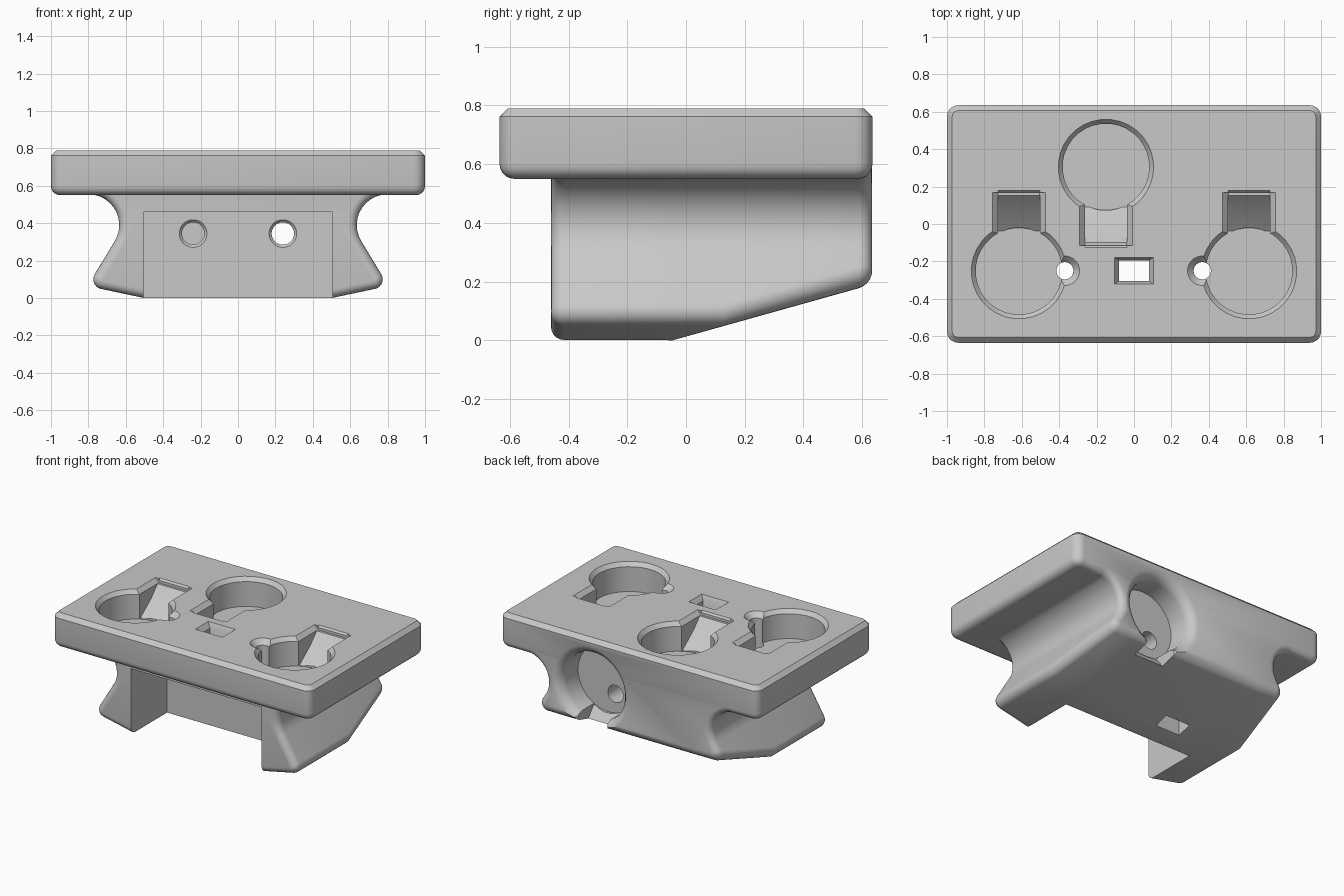
import bpy, bmesh
from math import sin, cos, pi, radians
from mathutils import Matrix

cube = bpy.data.objects.get("Cube")
if cube:
    bpy.data.objects.remove(cube, do_unlink=True)

grey = bpy.data.materials.new("plain_grey")
grey.use_nodes = True
COLOUR = (0.58, 0.58, 0.58, 1)
grey.diffuse_color = COLOUR
grey.node_tree.nodes["Principled BSDF"].inputs["Base Color"].default_value = COLOUR

T = Matrix.Translation
YZ = Matrix(((0, 0, 1, 0), (1, 0, 0, 0), (0, 1, 0, 0), (0, 0, 0, 1)))  # profile in y,z
XZ = Matrix.Rotation(pi / 2, 4, 'X')                                  # profile in x,z


def finish(bm, name, matrix=Matrix()):
    bm.transform(matrix)
    bmesh.ops.recalc_face_normals(bm, faces=bm.faces)
    mesh = bpy.data.meshes.new(name)
    bm.to_mesh(mesh)
    bm.free()
    mesh.materials.append(grey)
    ob = bpy.data.objects.new(name, mesh)
    bpy.context.collection.objects.link(ob)
    return ob


def loft(name, sections, matrix=Matrix()):
    """Closed solid through matching rings of points."""
    bm = bmesh.new()
    rings = [[bm.verts.new(p) for p in section] for section in sections]
    for a, b in zip(rings, rings[1:]):
        for i in range(len(a)):
            j = (i + 1) % len(a)
            bm.faces.new((a[i], a[j], b[j], b[i]))
    bm.faces.new(rings[0])
    bm.faces.new(rings[-1])
    return finish(bm, name, matrix)


def prism(name, pts, depth, matrix=Matrix()):
    return loft(name, [[(x, y, z) for x, y in pts] for z in (0, depth)], matrix)


def lathe(name, profile, sides, matrix=Matrix()):
    angles = [2 * pi * (i + 0.5) / sides for i in range(sides)]
    return loft(name, [[(r * cos(a), r * sin(a), z) for a in angles] for r, z in profile], matrix)


def box(name, x0, x1, y0, y1, z0, z1):
    return prism(name, [(x0, y0), (x1, y0), (x1, y1), (x0, y1)], z1 - z0, T((0, 0, z0)))


def combine(ob, other, operation='DIFFERENCE'):
    mod = ob.modifiers.new("combine", 'BOOLEAN')
    mod.operation, mod.object, mod.solver = operation, other, 'EXACT'
    bpy.context.view_layer.objects.active = ob
    bpy.ops.object.modifier_apply(modifier=mod.name)
    bpy.data.objects.remove(other, do_unlink=True)


# Dovetail foot: concave neck, flared flanks with a rounded lower edge, sloped underside
ROUND = 0.045
EDGE = 0.052


def foot_section(y, inset):
    base = max(0, 0.28 * (y + 0.045))
    cz = max(0.1, base + EDGE)
    cx = (0.722 - EDGE - 0.515 * cz) / 0.857
    half = [(0.5, base + inset)]
    for i in range(9):
        a = radians(-79 + 110 * i / 8)
        half.append((cx + (EDGE - inset) * cos(a), cz + (EDGE - inset) * sin(a)))
    for i in range(12):
        a = radians(211 - 11 * i)
        half.append((0.80 + (0.165 + inset) * cos(a), 0.39 + (0.165 + inset) * sin(a)))
    half.append((0.81, 0.7))
    return [(x, y, z) for x, z in half] + [(-x, y, z) for x, z in reversed(half)]


arc = [(ROUND * (1 - sin(a)), ROUND * (1 - cos(a))) for a in (i * pi / 10 for i in range(6))]
stations = [(-0.46 + dy, inset) for inset, dy in arc]
stations += [(-0.045, 0), (0.127, 0)]
stations += [(0.634 - dy, inset) for inset, dy in reversed(arc)]
block = loft("holder_block", [foot_section(y, inset) for y, inset in stations])

# Top plate: rounded corners and underside, chamfered rim
bm = bmesh.new()
bmesh.ops.create_cube(bm, size=1, matrix=T((0, 0, 0.67)) @ Matrix.Diagonal((2, 1.27, 0.24, 1)))
uprights = [e for e in bm.edges if abs(e.verts[0].co.z - e.verts[1].co.z) > 0.1]
bmesh.ops.bevel(bm, geom=uprights, offset=0.06, segments=5, profile=0.5, affect='EDGES')
for level, width, segs in ((0.79, 0.028, 1), (0.55, 0.05, 5)):
    rim = [e for e in bm.edges if all(abs(v.co.z - level) < 0.001 for v in e.verts)]
    bmesh.ops.bevel(bm, geom=rim, offset=width, segments=segs, profile=0.5, affect='EDGES')
combine(block, finish(bm, "top_plate"), 'UNION')

# Front recess between the legs
combine(block, box("recess", -0.505, 0.505, -0.8, -0.06, -0.2, 0.46))

# Round pockets with a thumb ramp: three chamfered on top, one with a flared mouth in the back
chamfer = [(0.232, 0), (0.232, 0.173), (0.256, 0.201), (0.256, 0.3)]
flare = [(0.235, 0), (0.235, 0.13), (0.243, 0.16), (0.264, 0.185), (0.3, 0.203), (0.3, 0.3)]
for place, mouth in ((T((-0.615, -0.252, 0.59)), chamfer),
                     (T((0.615, -0.252, 0.59)), chamfer),
                     (T((-0.15, 0.305, 0.59)) @ Matrix.Rotation(pi, 4, 'Z'), chamfer),
                     (T((0.295, 0.435, 0.44)) @ Matrix.Rotation(-pi / 2, 4, 'X'), flare)):
    combine(block, lathe("pocket", mouth, 32, place))
    combine(block, prism("ramp", [(0, 0.003), (0.215, 0.003), (0.34, 0.1), (0.432, 0.201),
                                  (0.432, 0.31), (0, 0.31)], 0.226, place @ T((-0.113, 0, 0)) @ YZ))
    combine(block, prism("ramp_chamfer", [(-0.111, 0.17), (0.111, 0.17), (0.142, 0.201),
                                          (0.142, 0.29), (-0.142, 0.29), (-0.142, 0.201)],
                         0.42, place @ T((0, 0.42, 0)) @ XZ))

# Vertical screw holes and cord slot, each with a chamfered mouth
for x in (-0.37, 0.365):
    combine(block, lathe("screw_hole", [(0.046, -0.5), (0.046, 0.165), (0.08, 0.201), (0.08, 0.3)],
                         24, T((x, -0.25, 0.59))))
combine(block, lathe("slot", [(0.113, -0.5), (0.113, 0.165), (0.149, 0.201), (0.149, 0.3)],
                     4, T((0, -0.25, 0.59)) @ Matrix.Diagonal((1, 0.68, 1, 1))))

# Horizontal holes in the recess wall: one reaches the back pocket, one a nut trap
for x, end in ((0.24, 0.5), (-0.24, 0.18)):
    combine(block, lathe("bolt_hole", [(0.06, -end - 0.06), (0.06, -0.015), (0.075, 0.001),
                                       (0.075, 0.1)], 28, T((x, -0.06, 0.345)) @ XZ))
combine(block, box("nut_trap", -0.32, -0.13, 0.06, 0.16, -0.1, 0.43))

bpy.ops.object.select_all(action='DESELECT')
block.select_set(True)
bpy.context.view_layer.objects.active = block
bpy.ops.object.shade_smooth_by_angle(angle=radians(30))
